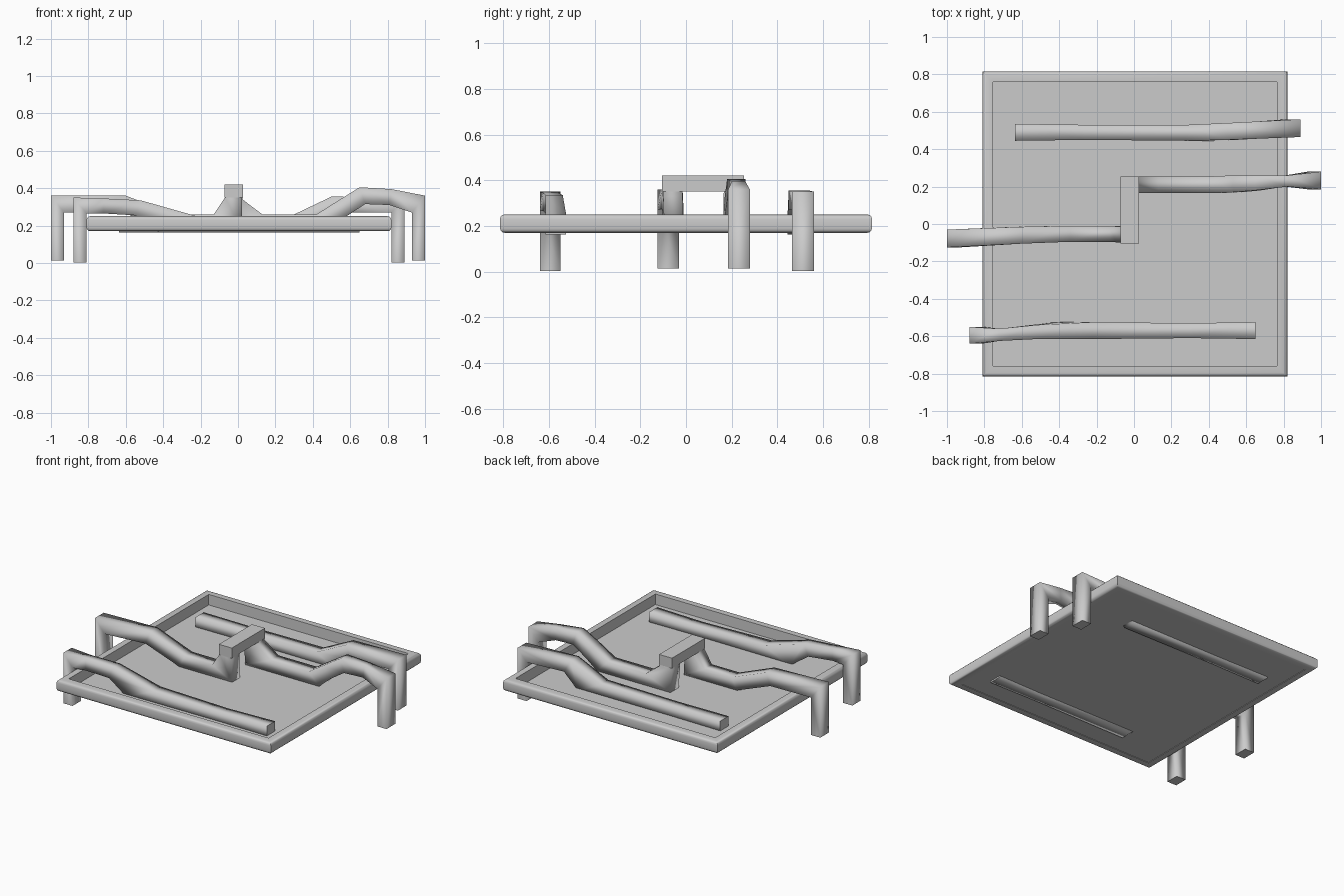
import bpy, bmesh

if "Cube" in bpy.data.objects:
    bpy.data.objects.remove(bpy.data.objects["Cube"])


def finish(name, bm):
    bmesh.ops.recalc_face_normals(bm, faces=bm.faces)
    me = bpy.data.meshes.new(name)
    bm.to_mesh(me)
    bm.free()
    ob = bpy.data.objects.new(name, me)
    bpy.context.collection.objects.link(ob)
    return ob


def bar(name, stations):
    """Bent square bar: stations are (outer x, z, inner x, z, y min, y max)."""
    bm = bmesh.new()
    rings = []
    for xo, zo, xi, zi, y0, y1 in stations:
        rings.append([bm.verts.new(p) for p in
                      ((xo, y0, zo), (xo, y1, zo), (xi, y1, zi), (xi, y0, zi))])
    for a, b in zip(rings, rings[1:]):
        for i in range(4):
            j = (i + 1) % 4
            bm.faces.new((a[i], a[j], b[j], b[i])).smooth = True
    bm.faces.new(rings[0])
    bm.faces.new(rings[-1][::-1])
    return finish(name, bm)


# Square tray with a raised rim and a thin floor
bm = bmesh.new()
bmesh.ops.create_cube(bm, size=1)
for v in bm.verts:
    v.co = (v.co.x * 1.63 + 0.005, v.co.y * 1.63, v.co.z * 0.08 + 0.21)
outer = [e for e in bm.edges if abs(e.verts[0].co.z - e.verts[1].co.z) < 1e-4]
bmesh.ops.bevel(bm, geom=outer, offset=0.02, segments=3, profile=0.5, affect='EDGES')
bm.normal_update()
for sign, floor_z in ((1, 0.178), (-1, 0.173)):
    face = max(bm.faces, key=lambda f: f.normal.z * sign * f.calc_area())
    bmesh.ops.inset_region(bm, faces=[face], thickness=0.05)
    rim = bmesh.ops.inset_region(bm, faces=[face], thickness=0.001)
    for v in face.verts:
        v.co.z = floor_z
for f in bm.faces:
    f.smooth = True
tray = finish("tray", bm)
bpy.context.view_layer.objects.active = tray
tray.select_set(True)
bpy.ops.object.shade_smooth_by_angle(angle=0.7)

# Front bar, leg on the left
bar("front_bar", [
    (-.88, .003, -.81, .003, -.64, -.55),
    (-.88, .35, -.81, .265, -.64, -.55),
    (-.72, .345, -.72, .265, -.625, -.56),
    (-.52, .335, -.55, .255, -.615, -.54),
    (-.22, .25, -.42, .163, -.615, -.525),
    (.30, .24, .30, .163, -.61, -.53),
    (.65, .245, .65, .163, -.615, -.525)])

# Back bar, leg on the right
bar("back_bar", [
    (.89, .003, .82, .003, .465, .56),
    (.89, .35, .82, .27, .465, .56),
    (.50, .355, .55, .27, .45, .54),
    (.28, .25, .45, .163, .445, .53),
    (-.25, .245, -.25, .163, .45, .53),
    (-.635, .245, -.635, .163, .445, .535)])

# Middle left bar, rising to the cross beam
bar("middle_left_bar", [
    (-1, .013, -.93, .013, -.125, -.03),
    (-1, .36, -.93, .27, -.125, -.03),
    (-.60, .36, -.63, .275, -.105, -.015),
    (-.34, .26, -.38, .18, -.095, -.01),
    (-.13, .26, .022, .18, -.095, -.01),
    (-.07, .35, .022, .33, -.1, -.015),
    (-.07, .40, .022, .40, -.1, -.02)])

# Middle right bar with a hump
bar("middle_right_bar", [
    (1, .013, .93, .013, .185, .28),
    (1, .36, .93, .27, .185, .28),
    (.82, .395, .81, .31, .20, .26),
    (.65, .405, .68, .315, .18, .26),
    (.53, .33, .58, .25, .17, .26),
    (.42, .26, .50, .18, .165, .255),
    (.13, .26, -.06, .18, .165, .255),
    (.024, .34, -.07, .33, .165, .255),
    (.024, .40, -.07, .40, .17, .25)])

# Cross beam joining the two middle bars
bar("cross_beam", [
    (-.072, .42, .026, .42, -.105, .255),
    (-.072, .35, .026, .35, -.105, .255)])
for f in bpy.data.objects["cross_beam"].data.polygons:
    f.use_smooth = False
